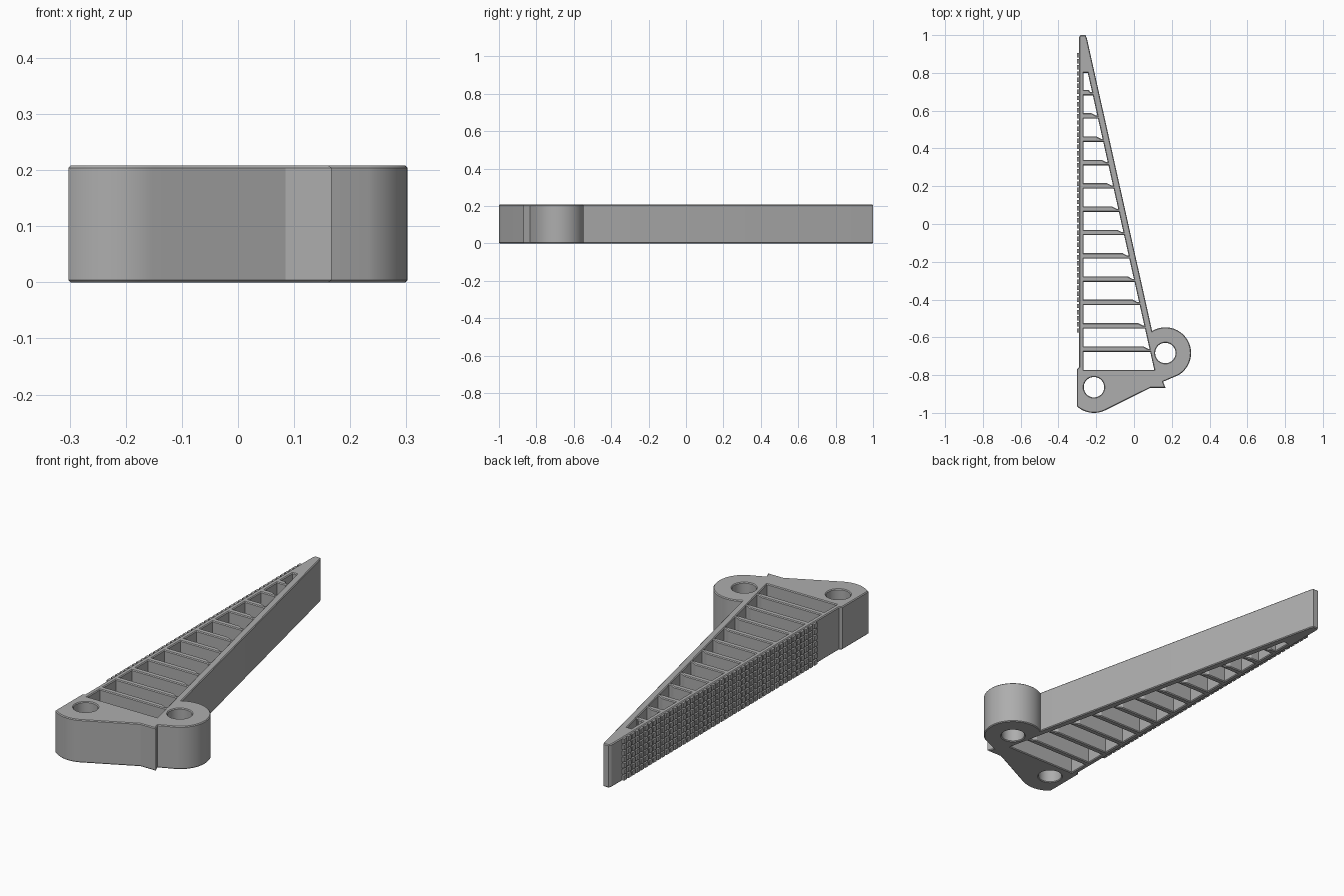
import bpy
import bmesh
from math import cos, sin, radians
from mathutils import Matrix, Vector

cube = bpy.data.objects.get("Cube")
if cube:
    bpy.data.objects.remove(cube, do_unlink=True)

HEIGHT = 0.208
CHAMFER = 0.004
WALL = -0.291          # outer face of the straight wall
LEFT = -0.302          # outermost plane, pad tips and heel
INNER = -0.267         # inner face of the straight wall
HEEL = (-0.212, -0.864)
EAR = (0.166, -0.683)
LUG = 0.136
BORE = 0.054

grey = bpy.data.materials.new("plain grey")
grey.use_nodes = True
colour = (0.42, 0.42, 0.42, 1)
grey.diffuse_color = colour
grey.node_tree.nodes["Principled BSDF"].inputs["Base Color"].default_value = colour


def arc(centre, radius, start, end, steps):
    angles = [radians(start + (end - start) * i / steps) for i in range(steps + 1)]
    return [(centre[0] + radius * cos(a), centre[1] + radius * sin(a)) for a in angles]


def slope(y):
    """x of the outer face of the slanted wall."""
    return -0.251 + (0.99 - y) * 0.2237


def inner_slope(y):
    return slope(y) - 0.036


def cell(top, bottom, relief):
    """Opening between two ribs, with a relief cut where the rib meets the slanted wall."""
    pts = [(INNER, top), (INNER, bottom)]
    if relief:
        run = min(0.03, (inner_slope(bottom) - INNER) * 0.4)
        low = bottom - 0.013
        pts += [(inner_slope(bottom) - run, bottom),
                (inner_slope(low) - 0.008, low), (inner_slope(low), low)]
    else:
        pts += [(inner_slope(bottom), bottom)]
    return pts + [(inner_slope(top), top)]


# Outer outline, counter-clockwise from the heel
outline = [(LEFT, -0.768)]
outline += arc(HEEL, LUG, 228.5, 297, 16)
outline += [(0.085, -0.868), (0.167, -0.868), (0.154, -0.835)]
outline += arc(EAR, LUG, -60, 121, 40)
outline += [(slope(0.985), 0.985), (-0.257, 1.0), (-0.284, 1.0),
            (WALL, 0.988), (WALL, -0.757)]

# Bores and rib openings
loops = [outline, arc(HEEL, BORE, 0, 350, 35), arc(EAR, BORE, 0, 350, 35)]
ribs = [0.696 - 0.1235 * i for i in range(12)]
tops = [0.80] + [y - 0.0145 for y in ribs]
bottoms = [y + 0.0145 for y in ribs] + [-0.772]
for i, (top, bottom) in enumerate(zip(tops, bottoms)):
    loops.append(cell(top, bottom, i < len(ribs)))

# Ribbed frame: filled flat curve with chamfered rims
curve = bpy.data.curves.new("ribbed_frame", "CURVE")
curve.dimensions = "2D"
curve.fill_mode = "BOTH"
curve.extrude = HEIGHT / 2 - CHAMFER
curve.bevel_depth = CHAMFER
curve.bevel_resolution = 0
curve.offset = -CHAMFER
for pts in loops:
    spline = curve.splines.new("POLY")
    spline.points.add(len(pts) - 1)
    for point, (x, y) in zip(spline.points, pts):
        point.co = (x, y, 0, 1)
    spline.use_cyclic_u = True
frame = bpy.data.objects.new("ribbed_frame", curve)
bpy.context.collection.objects.link(frame)
bpy.ops.object.select_all(action="DESELECT")
frame.select_set(True)
bpy.context.view_layer.objects.active = frame
bpy.ops.object.convert(target="MESH")
frame = bpy.context.view_layer.objects.active

bm = bmesh.new()
bm.from_mesh(frame.data)
bmesh.ops.remove_doubles(bm, verts=bm.verts, dist=0.0002)
bmesh.ops.recalc_face_normals(bm, faces=bm.faces)
bmesh.ops.translate(bm, verts=bm.verts, vec=(0, 0, HEIGHT / 2))
bm.to_mesh(frame.data)
bm.free()
frame.data.materials.clear()
frame.data.materials.append(grey)
bpy.ops.object.shade_smooth_by_angle(angle=radians(25))

# Grip pads: grid of small blocks on the straight wall
ROWS, COLUMNS = 7, 46
START, END = -0.58, 0.91
pitch_y = (END - START) / COLUMNS
pitch_z = HEIGHT / ROWS
depth = WALL - LEFT + 0.004
bm = bmesh.new()
for i in range(COLUMNS):
    for j in range(ROWS):
        place = Vector((LEFT + depth / 2, START + (i + 0.5) * pitch_y, (j + 0.5) * pitch_z))
        size = Matrix.Diagonal((depth, pitch_y * 0.72, pitch_z * 0.76, 1))
        bmesh.ops.create_cube(bm, size=1, matrix=Matrix.Translation(place) @ size)
mesh = bpy.data.meshes.new("grip_pads")
bm.to_mesh(mesh)
bm.free()
mesh.materials.append(grey)
pads = bpy.data.objects.new("grip_pads", mesh)
bpy.context.collection.objects.link(pads)
